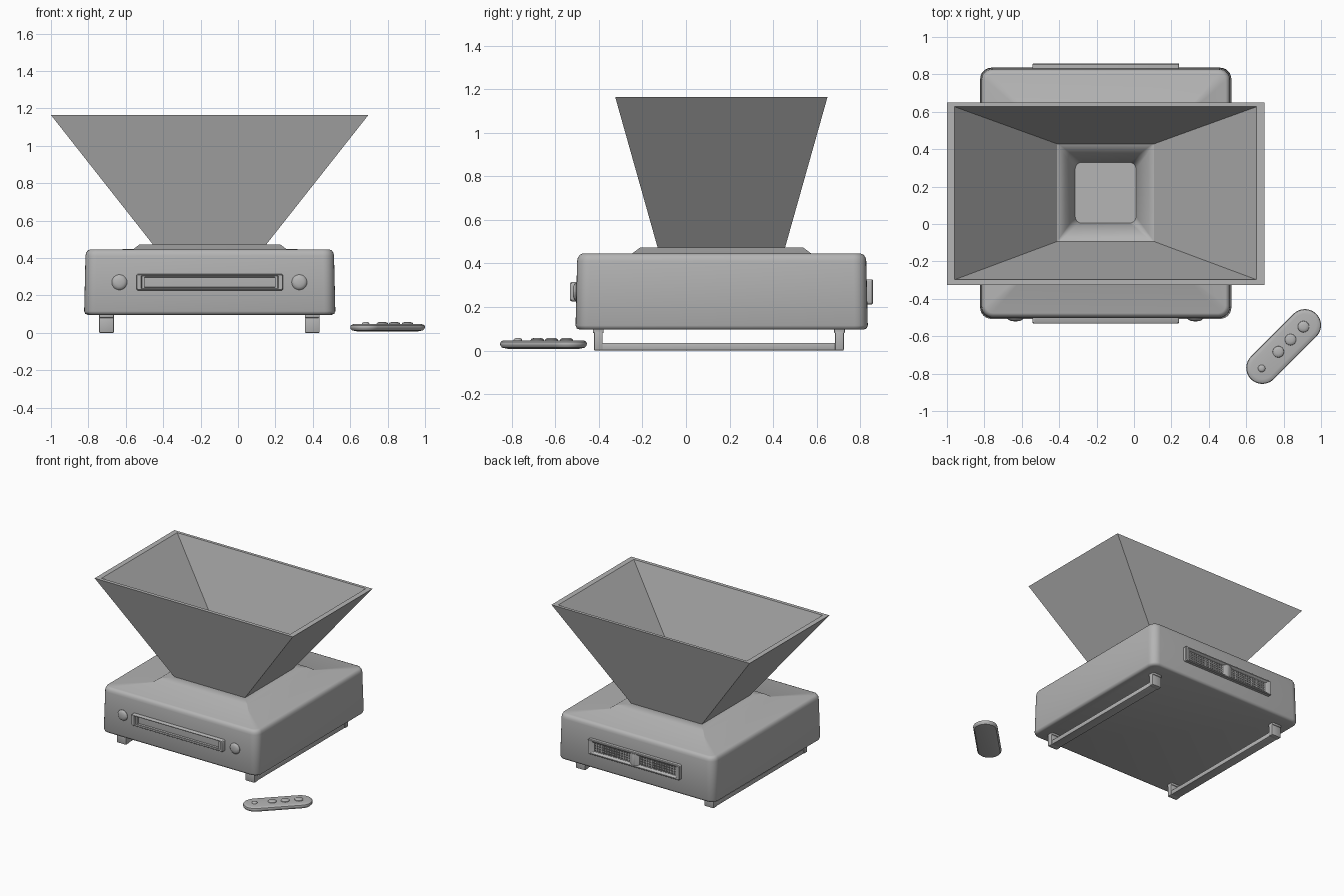
import bpy, bmesh, math

if "Cube" in bpy.data.objects:
    bpy.data.objects.remove(bpy.data.objects["Cube"])

CX, CY = -0.151, 0.164          # centre of the machine body

GREY = bpy.data.materials.new("mid_grey")
GREY.diffuse_color = (0.46, 0.46, 0.46, 1)
GREY.use_nodes = True
GREY.node_tree.nodes["Principled BSDF"].inputs["Base Color"].default_value = GREY.diffuse_color


def finish(name, bm, angle=35):
    bmesh.ops.recalc_face_normals(bm, faces=bm.faces)
    me = bpy.data.meshes.new(name)
    bm.to_mesh(me)
    bm.free()
    me.materials.append(GREY)
    ob = bpy.data.objects.new(name, me)
    bpy.context.collection.objects.link(ob)
    if angle:
        bpy.ops.object.select_all(action='DESELECT')
        bpy.context.view_layer.objects.active = ob
        ob.select_set(True)
        bpy.ops.object.shade_smooth_by_angle(angle=math.radians(angle))
    return ob


def ring(cx, cy, w, d, h, r, seg=6):
    """Rounded rectangle of w x d at height h."""
    pts = []
    for i, (sx, sy) in enumerate(((1, 1), (-1, 1), (-1, -1), (1, -1))):
        for k in range(seg + 1):
            a = math.pi / 2 * (i + k / seg)
            pts.append((cx + sx * (w / 2 - r) + r * math.cos(a),
                        cy + sy * (d / 2 - r) + r * math.sin(a), h))
    return pts


def loft(name, rings, place=lambda p: p, closed=False, angle=35):
    """Skin a stack of rings; capped at both ends, or joined as a loop."""
    bm = bmesh.new()
    vs = [[bm.verts.new(place(p)) for p in rg] for rg in rings]
    n = len(vs[0])
    pairs = list(zip(vs, vs[1:]))
    if closed:
        pairs.append((vs[-1], vs[0]))
    else:
        bm.faces.new(vs[0])
        bm.faces.new(vs[-1])
    for a, b in pairs:
        for i in range(n):
            j = (i + 1) % n
            bm.faces.new((a[i], a[j], b[j], b[i]))
    return finish(name, bm, angle)


def box(name, x0, x1, y0, y1, z0, z1, bevel=0.0):
    bm = bmesh.new()
    bmesh.ops.create_cube(bm, size=1)
    for v in bm.verts:
        v.co = ((x0 + x1) / 2 + v.co.x * (x1 - x0),
                (y0 + y1) / 2 + v.co.y * (y1 - y0),
                (z0 + z1) / 2 + v.co.z * (z1 - z0))
    if bevel:
        bmesh.ops.bevel(bm, geom=bm.edges[:], offset=bevel, segments=2,
                        profile=0.5, affect='EDGES')
    return finish(name, bm, 35 if bevel else 0)


def front(p):
    return (p[0], -0.492 - p[2], p[1])


def back(p):
    return (p[0], 0.82 + p[2], p[1])


# Body: rounded housing, softly raised plate and feed well in one skin
W = 1.343
body = [ring(CX, CY, W - i, W - i, z, r) for i, z, r in (
    (0.04, 0.096, 0.05), (0.012, 0.101, 0.055), (0, 0.115, 0.06),
    (0.014, 0.41, 0.06), (0.020, 0.426, 0.058),
    (0.038, 0.440, 0.05), (0.062, 0.445, 0.04))]
body += [ring(-0.15, CY, 0.82, 0.82, 0.447, 0.004),
         ring(-0.15, CY, 0.75, 0.75, 0.473, 0.004),
         ring(-0.152, 0.167, 0.515, 0.525, 0.473, 0.004),
         ring(-0.152, 0.167, 0.43, 0.435, 0.43, 0.02),
         ring(-0.152, 0.167, 0.36, 0.36, 0.37, 0.03),
         ring(-0.152, 0.167, 0.325, 0.325, 0.29, 0.035)]
loft("body", body, angle=55)


# Hopper: thin-walled flared funnel
def rect(x0, x1, y0, y1, z):
    return [(x0, y0, z), (x1, y0, z), (x1, y1, z), (x0, y1, z)]


loft("hopper", [rect(-0.455, 0.151, -0.13, 0.455, 0.472),
                rect(-1.0, 0.697, -0.325, 0.65, 1.164),
                rect(-0.96, 0.656, -0.298, 0.627, 1.164),
                rect(-0.41, 0.106, -0.093, 0.428, 0.472)],
     closed=True, angle=0)

# Front slot panel with stepped recess
loft("front_slot_panel", [ring(CX, 0.27, w, d, h, r, 4) for w, d, h, r in (
    (0.785, 0.088, 0, 0.012), (0.785, 0.088, 0.034, 0.012),
    (0.777, 0.080, 0.04, 0.010), (0.735, 0.070, 0.04, 0.004),
    (0.725, 0.066, 0.028, 0.004), (0.70, 0.056, 0.028, 0.003),
    (0.695, 0.052, 0.008, 0.003))], front)

# Domed knobs either side of the slot
for side, x in (("left", -0.634), ("right", 0.328)):
    loft(side + "_knob", [ring(x, 0.27, 2 * r, 2 * r, h, r * 0.999, 6)
                          for r, h in ((0.041, 0), (0.041, 0.014), (0.036, 0.021),
                                       (0.025, 0.026), (0.01, 0.028))], front)

# Back vent: bevelled frame with a ridge dividing two slatted openings
loft("back_vent_frame", [ring(CX, 0.27, w, d, h, r, 4) for w, d, h, r in (
    (0.785, 0.115, 0, 0.01), (0.785, 0.115, 0.034, 0.01),
    (0.777, 0.107, 0.039, 0.008), (0.755, 0.092, 0.039, 0.004),
    (0.69, 0.070, 0.024, 0.004), (0.686, 0.066, 0.006, 0.003))], back)
loft("back_vent_divider", [ring(CX, 0.27, w, 0.088, h, 0.002, 2) for w, h in (
    (0.09, 0.004), (0.084, 0.024), (0.02, 0.038))], back)
for side, s in (("left", -1), ("right", 1)):
    cx = CX + s * 0.193
    for i in range(14):
        x = cx - 0.137 + i * 0.021
        box(f"vent_slat_{side}_{i}", x - 0.005, x + 0.005, 0.822, 0.843, 0.235, 0.305)
    for k, z in enumerate((0.252, 0.27, 0.288)):
        box(f"vent_crossbar_{side}_{k}", cx - 0.15, cx + 0.15,
            0.822, 0.839, z - 0.003, z + 0.003)

# Runner feet: two posts joined by a long bar on each side
for side, x in (("left", -0.703), ("right", 0.397)):
    box("runner_bar_" + side, x - 0.036, x + 0.036, -0.42, 0.722, 0.001, 0.035, 0.004)
    for end, y in (("front", -0.403), ("back", 0.705)):
        box(f"runner_post_{end}_{side}", x - 0.04, x + 0.04,
            y - 0.02, y + 0.02, 0, 0.09, 0.005)
        box(f"runner_mount_{end}_{side}", x - 0.039, x + 0.039,
            y - 0.025, y + 0.025, 0.08, 0.104, 0.005)

# Remote control: flat capsule laid at 45 degrees
RX, RY, C = 0.80, -0.655, math.sqrt(0.5)


def on_remote(p):
    return (RX + C * (p[0] - p[1]), RY + C * (p[0] + p[1]), p[2])


loft("remote_body", [ring(0, 0, 0.494 - i, 0.172 - i, z, (0.172 - i) / 2 * 0.999, 10)
                     for i, z in ((0.07, 0.008), (0.02, 0.013), (0.004, 0.022), (0, 0.032),
                                  (0.006, 0.040), (0.024, 0.045), (0.05, 0.047))], on_remote)
for i, (u, r) in enumerate(((-0.166, 0.02), (-0.04, 0.031), (0.052, 0.031), (0.15, 0.031))):
    loft(f"remote_button_{i}", [ring(u, 0, 2 * q, 2 * q, z, q * 0.999, 6)
                                for q, z in ((r, 0.044), (r * 0.95, 0.051), (r * 0.8, 0.055),
                                             (r * 0.4, 0.058))], on_remote)
